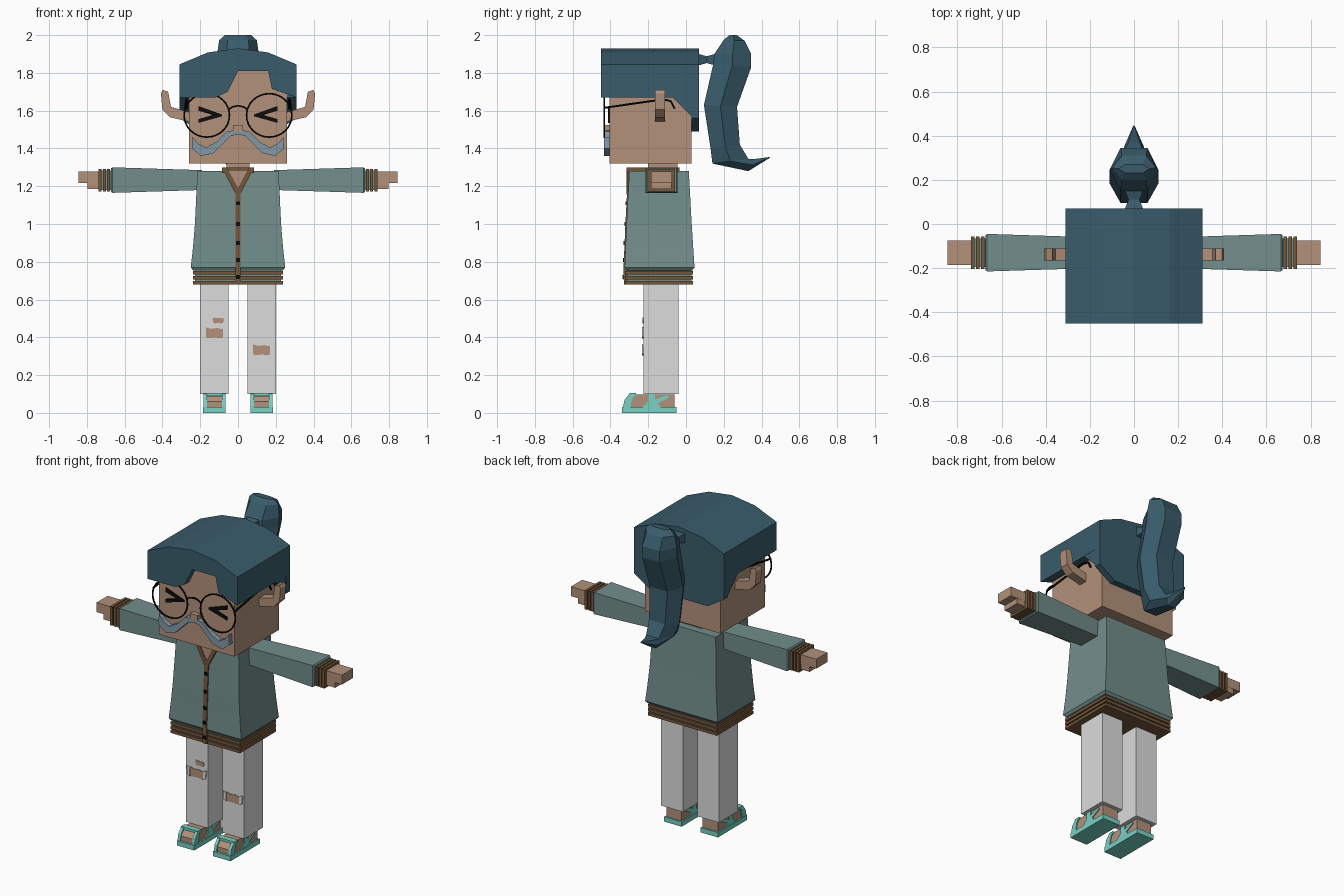
import bpy, bmesh, math

cube = bpy.data.objects.get("Cube")
if cube:
    bpy.data.objects.remove(cube, do_unlink=True)


def material(name, code):
    rgb = [int(code[i:i + 2], 16) / 255 for i in (0, 2, 4)]
    lin = [c / 12.92 if c < 0.04 else ((c + 0.055) / 1.055) ** 2.4 for c in rgb]
    m = bpy.data.materials.new(name)
    m.use_nodes = True
    m.diffuse_color = (*lin, 1)
    m.node_tree.nodes["Principled BSDF"].inputs["Base Color"].default_value = (*lin, 1)
    return m


SKIN = material("skin", "b2917a")
HAIR = material("dark blue hair", "395c6b")
JACKET = material("sage green cloth", "728e8b")
BROWN = material("brown trim", "74573a")
GREY = material("pale grey cloth", "dcdcdc")
AQUA = material("aqua sandal", "78d2c6")
BLACK = material("black", "0c0c0e")
STEEL = material("blue grey moustache", "8298a6")


def loft(name, rings, mat):
    """Skin a list of equal rings of points and cap both ends."""
    bm = bmesh.new()
    vs = [[bm.verts.new(p) for p in r] for r in rings]
    n = len(vs[0])
    for a, b in zip(vs, vs[1:]):
        for i in range(n):
            bm.faces.new((a[i], a[(i + 1) % n], b[(i + 1) % n], b[i]))
    bm.faces.new(vs[0])
    bm.faces.new(vs[-1])
    bmesh.ops.recalc_face_normals(bm, faces=bm.faces)
    me = bpy.data.meshes.new(name)
    bm.to_mesh(me)
    bm.free()
    me.materials.append(mat)
    ob = bpy.data.objects.new(name, me)
    bpy.context.collection.objects.link(ob)
    return ob


def prism(name, pts, axis, a, b, mat):
    """Extrude an outline along x (points are y, z) or y (points are x, z)."""
    put = (lambda p, d: (d, *p)) if axis == "x" else (lambda p, d: (p[0], d, p[1]))
    return loft(name, [[put(p, d) for p in pts] for d in (a, b)], mat)


def rect(a, b, c, d):
    return [(a, c), (b, c), (b, d), (a, d)]


def box(name, x0, x1, y0, y1, z0, z1, mat):
    return prism(name, rect(y0, y1, z0, z1), "x", x0, x1, mat)


def tube(name, pts, r, mat, cyclic=False):
    cu = bpy.data.curves.new(name, "CURVE")
    cu.dimensions = "3D"
    cu.bevel_depth, cu.bevel_resolution, cu.use_fill_caps = r, 1, True
    sp = cu.splines.new("POLY")
    sp.points.add(len(pts) - 1)
    for p, co in zip(sp.points, pts):
        p.co = (*co, 1)
    sp.use_cyclic_u = cyclic
    cu.materials.append(mat)
    ob = bpy.data.objects.new(name, cu)
    bpy.context.collection.objects.link(ob)
    bpy.ops.object.select_all(action="DESELECT")
    ob.select_set(True)
    bpy.context.view_layer.objects.active = ob
    bpy.ops.object.convert(target="MESH")
    bpy.ops.object.shade_smooth_by_angle()


def flip(pts, s):
    return [(s * p[0], p[1]) for p in pts]


# Head, neck and nose
box("head", -.26, .26, -.405, .03, 1.32, 1.83, SKIN)
box("neck", -.06, .06, -.20, -.045, 1.2, 1.33, SKIN)
box("nose", -.026, .026, -.437, -.4, 1.49, 1.525, SKIN)

# Hair: arched cap, cut fringe, sloping sides and back
arch = [(.31, 1.845), (.16, 1.908), (0, 1.93), (-.16, 1.908), (-.31, 1.845)]
fringe = [(-.31, 1.67), (-.12, 1.67), (-.055, 1.70), (0, 1.81),
          (.16, 1.81), (.18, 1.715), (.31, 1.67)]
prism("hair_cap", [(-.31, 1.67), (.31, 1.67)] + arch, "y", -.40, .07, HAIR)
prism("hair_fringe", fringe + arch, "y", -.45, -.40, HAIR)
prism("hair_sides", [(-.08, 1.68), (.03, 1.57), (.069, 1.56), (.069, 1.68)],
      "x", -.309, .309, HAIR)
prism("hair_back", [(-.31, 1.68), (-.31, 1.56), (-.2, 1.49), (.2, 1.49),
                    (.31, 1.56), (.31, 1.68)], "y", .028, .07, HAIR)

# Ponytail: front (y, z), back (y, z) and half width of each ring
loft("hair_tie", [[(x, y, z) for x, z in rect(-w, w, 1.87 - h, 1.87 + h)]
                  for y, w, h in ((.06, .045, .032), (.11, .025, .018), (.16, .045, .032))], HAIR)
tail = [((.23, 2.0), (.27, 2.0), .07), ((.20, 1.975), (.31, 1.97), .10),
        ((.15, 1.90), (.345, 1.90), .11), ((.145, 1.85), (.345, 1.83), .11),
        ((.095, 1.63), (.27, 1.62), .11), ((.13, 1.40), (.285, 1.42), .10),
        ((.14, 1.32), (.33, 1.345), .08), ((.33, 1.28), (.37, 1.345), .045),
        ((.44, 1.348), (.446, 1.355), .004)]
rings = []
for f, b, w in tail:
    m = ((f[0] + b[0]) / 2, (f[1] + b[1]) / 2)
    rings.append([(-w * .55, *f), (w * .55, *f), (w, *m),
                  (w * .55, *b), (-w * .55, *b), (-w, *m)])
loft("ponytail", rings, HAIR)

# Paired face parts
ear = [(.25, 1.54), (.36, 1.565), (.40, 1.605), (.408, 1.69), (.398, 1.71),
       (.37, 1.70), (.355, 1.62), (.25, 1.59)]
eye = [(.21, 1.625), (.085, 1.58), (.085, 1.57), (.21, 1.535), (.21, 1.555),
       (.135, 1.577), (.21, 1.60)]
whisker = [(0, 1.50), (.06, 1.49), (.115, 1.435), (.17, 1.405), (.21, 1.425), (.24, 1.46),
           (.245, 1.40), (.195, 1.36), (.13, 1.375), (.085, 1.42), (.04, 1.465), (0, 1.475)]
for side, s in (("left", 1), ("right", -1)):
    prism(side + "_ear", flip(ear, s), "y", -.165, -.11, SKIN)
    prism(side + "_eye", flip(eye, s), "y", -.412, -.40, BLACK)
    prism(side + "_moustache", flip(whisker, s), "y", -.435, -.40, STEEL)
    turn = [2 * math.pi * i / 32 for i in range(32)]
    tube(side + "_lens_rim", [(s * .165 + .12 * math.cos(t), -.433, 1.575 + .115 * math.sin(t))
                              for t in turn], .005, BLACK, True)
    tube(side + "_temple_arm", [(s * .28, -.433, 1.615), (s * .272, -.12, 1.66),
                                (s * .27, -.08, 1.65), (s * .27, -.06, 1.61)], .006, BLACK)
tube("glasses_bridge", [(-.052, -.433, 1.605), (-.03, -.433, 1.62), (0, -.433, 1.626),
                        (.03, -.433, 1.62), (.052, -.433, 1.605)], .005, BLACK)

# Jacket body and ribbed hem
loft("jacket", [[(x, y, z) for x, y in rect(-w, w, f, b)] for z, w, f, b in
                ((.755, .238, -.315, .033), (.77, .25, -.325, .045), (.88, .238, -.32, .038),
                 (1.0, .228, -.315, .03), (1.28, .215, -.30, .015))], JACKET)
box("hem_core", -.228, .228, -.312, .028, .685, .76, JACKET)
for z in (.68, .706, .732):
    box("hem_rib", -.238, .238, -.322, .036, z, z + .018, BROWN)

# Collar, placket and buttons
box("collar", -.085, .085, -.215, -.035, 1.26, 1.30, BROWN)
prism("chest_opening", [(-.07, 1.285), (.07, 1.285), (0, 1.17)], "y", -.309, -.29, SKIN)
for s in (1, -1):
    prism("collar_edge", flip([(.085, 1.30), (.058, 1.30), (0, 1.19), (0, 1.155), (.014, 1.16)], s),
          "y", -.314, -.29, BROWN)
    box("collar_side", s * .06, s * .085, -.312, -.2, 1.27, 1.30, BROWN)
prism("placket", [(-.312, 1.17), (-.321, 1.0), (-.331, .76), (-.329, .68), (-.30, .68),
                  (-.30, 1.0), (-.28, 1.17)], "x", -.014, .014, BROWN)
for z in (1.11, 1.0, .9, .81, .72):
    y = max(-.331, -.312 - .047 * (1.17 - z))
    box("button", -.01, .01, y - .005, y + .01, z - .01, z + .01, BLACK)

# Arms, cuffs, hands, legs and sandals
foot = [(-.325, .028), (-.325, .06), (-.30, .085), (-.26, .098), (-.06, .098), (-.06, .028)]
toe_strap = [(-.335, .025), (-.325, .07), (-.30, .10), (-.265, .105), (-.285, .075), (-.295, .025)]
ankle_strap = [(-.235, .025), (-.2, .06), (-.2, .108), (-.16, .108), (-.165, .07),
               (-.10, .095), (-.09, .08), (-.15, .05), (-.13, .025)]
for side, s in (("left", 1), ("right", -1)):
    loft(side + "_sleeve", [[(s * x, y, z) for y, z in rect(f, b, lo, hi)] for x, f, b, lo, hi in
                            ((.19, -.20, -.06, 1.18, 1.285), (.665, -.215, -.045, 1.165, 1.30),
                             (.672, -.21, -.05, 1.17, 1.295))], JACKET)
    box(side + "_cuff_core", s * .66, s * .735, -.195, -.065, 1.18, 1.282, JACKET)
    for x in (.678, .70, .722):
        box(side + "_cuff_rib", s * x, s * (x + .016), -.203, -.057, 1.172, 1.29, BROWN)
    box(side + "_hand", s * .72, s * .845, -.185, -.075, 1.218, 1.277, SKIN)
    box(side + "_thumb", s * .72, s * .798, -.184, -.076, 1.185, 1.22, SKIN)
    box(side + "_trouser_leg", s * .05, s * .20, -.225, -.04, .10, .70, GREY)
    prism(side + "_foot", foot, "x", s * .073, s * .177, SKIN)
    box(side + "_sole", s * .065, s * .185, -.338, -.05, 0, .03, AQUA)
    prism(side + "_toe_strap", toe_strap, "x", s * .067, s * .085, AQUA)
    prism(side + "_toe_strap", toe_strap, "x", s * .165, s * .183, AQUA)
    box(side + "_instep_strap", s * .067, s * .183, -.30, -.265, .09, .105, AQUA)
    prism(side + "_ankle_strap", ankle_strap, "x", s * .067, s * .183, AQUA)

# Torn knees: skin patches with frayed flaps at each end
tear = [(-.055, .005), (-.045, .028), (-.02, .02), (.015, .024), (.04, .018), (.052, .025),
        (.055, -.005), (.04, -.03), (0, -.026), (-.04, -.03)]
for cx, cz, k in ((-.125, .425, 1), (-.105, .49, .55), (.125, .335, 1)):
    prism("knee_tear", [(cx + k * x, cz + k * z) for x, z in tear], "y", -.229, -.22, SKIN)
    if k == 1:
        for s in (1, -1):
            flap = [(.045, .022), (.068, .03), (.062, -.022), (.045, -.03)]
            prism("frayed_flap", [(cx + s * x, cz + z) for x, z in flap], "y", -.232, -.22, GREY)
